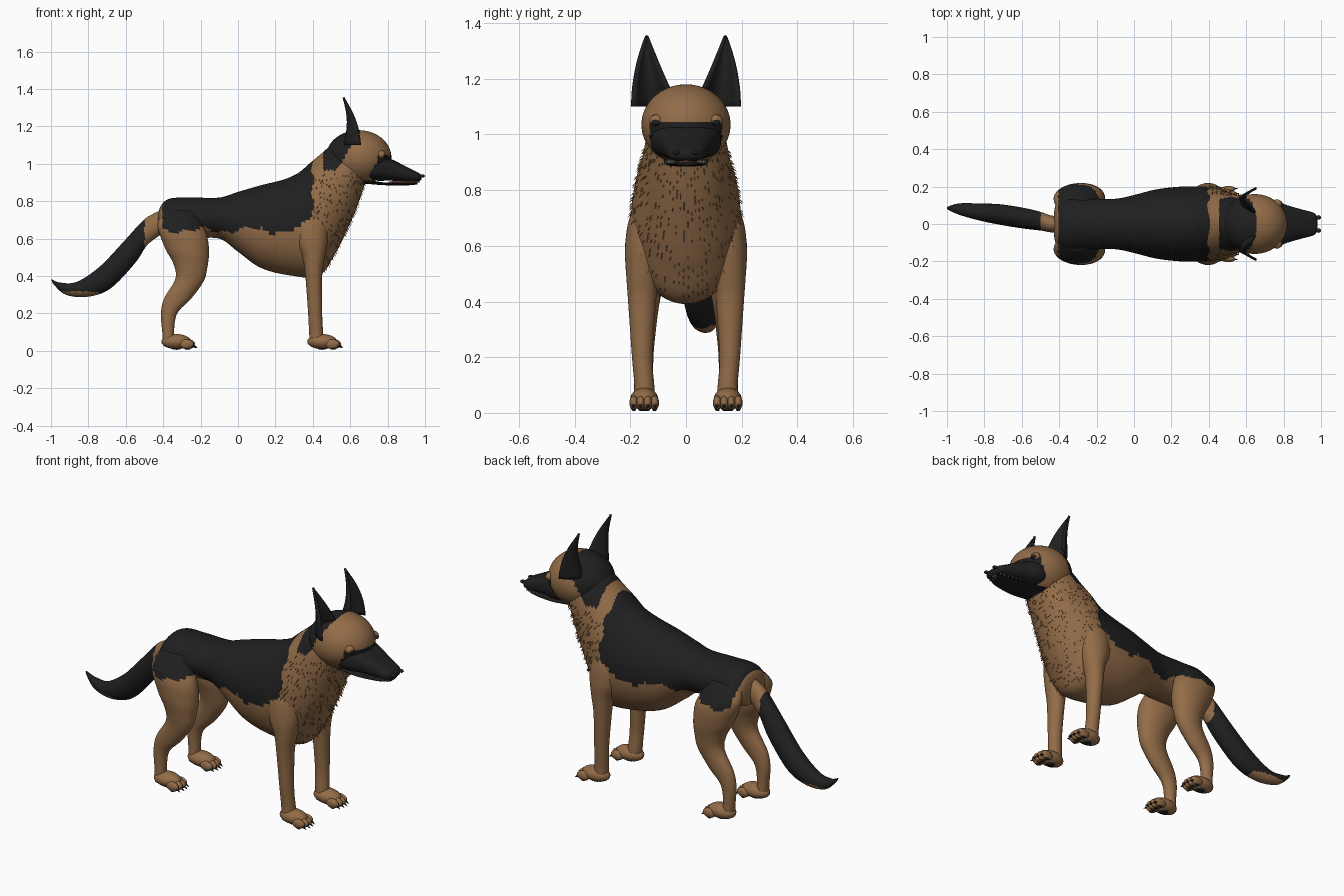
import bpy, bmesh, math, random
from mathutils import Vector, Matrix

random.seed(4)
cube = bpy.data.objects.get("Cube")
if cube:
    bpy.data.objects.remove(cube)


def material(name, rgb):
    m = bpy.data.materials.new(name)
    m.use_nodes = True
    m.diffuse_color = (*rgb, 1)
    bsdf = m.node_tree.nodes["Principled BSDF"]
    bsdf.inputs["Base Color"].default_value = (*rgb, 1)
    bsdf.inputs["Roughness"].default_value = 0.8
    return m


TAN = material("tan fur", (0.29, 0.15, 0.065))
DARK = material("black fur", (0.014, 0.014, 0.014))
TUFT = material("orange tuft", (0.5, 0.22, 0.08))
PINK = material("tongue pink", (0.4, 0.16, 0.11))
IVORY = material("tooth ivory", (0.6, 0.52, 0.4))


def finish(name, bm, mats, rule=None):
    bmesh.ops.recalc_face_normals(bm, faces=bm.faces)
    if rule:
        for f in bm.faces:
            f.material_index = int(rule(f.calc_center_median()))
    mesh = bpy.data.meshes.new(name)
    bm.to_mesh(mesh)
    bm.free()
    ob = bpy.data.objects.new(name, mesh)
    bpy.context.collection.objects.link(ob)
    for m in mats:
        mesh.materials.append(m)
    for p in mesh.polygons:
        p.use_smooth = True
    return ob


def spline(rows, steps):
    """Catmull-Rom through rows of numbers."""
    pad = [rows[0]] + rows + [rows[-1]]
    out = []
    for i in range(len(rows) - 1):
        a, b, c, d = pad[i:i + 4]
        for k in range(steps):
            t = k / steps
            out.append([0.5 * (2 * q + (r - p) * t + (2 * p - 5 * q + 4 * r - s) * t * t
                               + (3 * q - p - 3 * r + s) * t ** 3)
                        for p, q, r, s in zip(a, b, c, d)])
    return out + [rows[-1]]


def loft(name, rows, mats, rule=None, side=1, sides=40, steps=8, power=1.0):
    """Each row: x and z of one edge, x and z of the opposite edge, centre y, half width."""
    bm = bmesh.new()
    rings = []
    for x1, z1, x2, z2, y, w in spline(rows, steps):
        ring = []
        for k in range(sides):
            a = math.tau * k / sides
            c, s = [math.copysign(abs(v) ** power, v) for v in (math.cos(a), math.sin(a))]
            h = (1 - c) / 2
            ring.append(bm.verts.new((x1 + (x2 - x1) * h, side * (y + w * s), z1 + (z2 - z1) * h)))
        rings.append(ring)
    for p, q in zip(rings, rings[1:]):
        for k in range(sides):
            n = (k + 1) % sides
            bm.faces.new((p[k], p[n], q[n], q[k]))
    bm.faces.new(rings[0])
    bm.faces.new(rings[-1])
    return finish(name, bm, mats, rule)


def ball(bm, centre, radii, u=16, v=10):
    mat = Matrix.Translation(centre) @ Matrix.Diagonal((*radii, 1))
    bmesh.ops.create_uvsphere(bm, u_segments=u, v_segments=v, radius=1, matrix=mat)


def spike(bm, base, direction, radius, length, sides=6):
    d = Vector(direction).normalized()
    rot = d.to_track_quat('Z', 'Y').to_matrix().to_4x4()
    mat = Matrix.Translation(Vector(base) + d * length / 2) @ rot
    bmesh.ops.create_cone(bm, segments=sides, radius1=radius, radius2=0, depth=length,
                          cap_ends=True, matrix=mat)


# Coat pattern: saddle over the back, nape patch, face mask
def coat(p):
    edge = 0.645 + 0.012 * math.sin(p.x * 23) + 0.008 * math.sin(p.x * 61)
    edge += max(0, p.x - 0.33) * 1.2
    front = 0.4 + 0.008 * math.sin(p.z * 50)
    saddle = -0.405 < p.x < front and p.z > edge
    nape = p.x > 0.455 and p.z > 0.965 and p.x < 0.53 + (p.z - 0.97) * 0.6
    return saddle or nape


def head_coat(p):
    mask = p.x > 0.72 and p.z < 1.04 and abs(p.y) < 0.13
    return mask or coat(p) or p.x < 0.5


COAT = [TAN, DARK]

# Torso and neck
body = loft("body", [
    [-.43, .72, -.43, .68, 0, .03], [-.41, .78, -.42, .62, 0, .11],
    [-.36, .815, -.36, .60, 0, .14], [-.25, .82, -.24, .60, 0, .135],
    [-.10, .82, -.10, .60, 0, .135], [0, .85, 0, .53, 0, .155],
    [.12, .885, .12, .445, 0, .185], [.24, .915, .27, .405, 0, .2],
    [.32, .95, .43, .40, 0, .2], [.38, 1.0, .52, .52, 0, .19],
    [.44, 1.05, .59, .66, 0, .165], [.49, 1.09, .64, .78, 0, .15],
    [.54, 1.1, .68, .90, 0, .135]], COAT, coat, sides=72, steps=12)

# Sparse fur tufts on the chest and neck
bm = bmesh.new()
for p in body.data.polygons:
    c = p.center
    if c.x > 0.4 and 0.42 < c.z < 0.95 and not coat(c) and random.random() < 0.2:
        spike(bm, c, p.normal + Vector((0, 0, -0.9)), 0.003, 0.016, 3)
finish("chest_tufts", bm, [TAN, TUFT], lambda p: math.sin(p.y * 300 + p.z * 170) > 0.6)

# Tail with a tan patch under the tip
loft("tail", [
    [-.39, .76, -.38, .64, 0, .045], [-.45, .735, -.43, .61, 0, .045],
    [-.51, .695, -.49, .56, .015, .05], [-.62, .575, -.55, .47, .03, .055],
    [-.74, .45, -.68, .335, .05, .055], [-.86, .37, -.80, .29, .065, .045],
    [-.95, .365, -.92, .30, .08, .03], [-1, .385, -.99, .36, .085, .008]],
    COAT, lambda p: p.x < -0.5 and not (p.x < -0.74 and p.z < 0.318))

# Head and muzzle
bm = bmesh.new()
ball(bm, (.645, 0, 1.035), (.175, .16, .145), 72, 48)
finish("head", bm, COAT, head_coat)
loft("muzzle", [
    [.68, 1.04, .68, .92, 0, .12], [.76, 1.04, .74, .91, 0, .125],
    [.82, 1.025, .82, .91, 0, .10], [.90, .985, .90, .905, 0, .077],
    [.96, .955, .96, .905, 0, .06], [.98, .94, .98, .915, 0, .035]], [DARK], power=.75)
loft("lower_jaw", [
    [.67, .92, .67, .895, 0, .08], [.78, .901, .78, .886, 0, .075],
    [.90, .899, .90, .885, 0, .058], [.96, .902, .96, .890, 0, .035]], [DARK])
bm = bmesh.new()
ball(bm, (.89, 0, .903), (.085, .03, .007))
finish("tongue", bm, [PINK])

for side, tag in ((-1, "near"), (1, "far")):
    # Teeth, nostril tip, eye and brow
    bm = bmesh.new()
    for i in range(6):
        x = .84 + i * .023
        spike(bm, (x, side * (.068 - i * .005), .897), (0, 0, 1), .004, .016)
    finish("teeth_" + tag, bm, [IVORY])
    bm = bmesh.new()
    ball(bm, (.985, side * .035, .935), (.015, .012, .009))
    finish("nostril_" + tag, bm, [DARK])
    bm = bmesh.new()
    ball(bm, (.765, side * .105, 1.05), (.025, .027, .022))
    finish("brow_" + tag, bm, [TAN])
    bm = bmesh.new()
    ball(bm, (.78, side * .108, 1.043), (.014, .016, .012))
    finish("eye_" + tag, bm, [DARK])

    # Ear: cupped sheet open to the front
    bm = bmesh.new()
    n, m = 14, 10
    grid = []
    for i in range(n + 1):
        t = i / n
        outer = .192 - .05 * t ** 2
        inner = .025 + .115 * t ** .85
        row = []
        for j in range(m + 1):
            u = j / m
            x = .57 + .02 * math.sin(t * math.pi) + .085 * (1 - t) * (2 * u - 1) ** 2 - .005 * t
            row.append(bm.verts.new((x, side * (inner + (outer - inner) * u), 1.1 + .255 * t)))
        grid.append(row)
    for p, q in zip(grid, grid[1:]):
        for j in range(m):
            bm.faces.new((p[j], p[j + 1], q[j + 1], q[j]))
    ear = finish("ear_" + tag, bm, [DARK])
    ear.modifiers.new("thickness", 'SOLIDIFY').thickness = .012
    ear.modifiers["thickness"].offset = 0

    # Legs
    loft("foreleg_" + tag, [
        [.44, .78, .32, .76, .12, .05], [.475, .70, .30, .68, .14, .066],
        [.48, .60, .31, .58, .148, .071], [.465, .50, .345, .50, .155, .06],
        [.45, .40, .36, .40, .158, .05], [.45, .20, .375, .20, .157, .037],
        [.455, .10, .38, .10, .15, .036], [.46, .03, .385, .03, .15, .04]], COAT, coat, side)
    loft("hindleg_" + tag, [
        [-.23, .75, -.40, .75, .09, .05], [-.17, .63, -.43, .67, .135, .075],
        [-.155, .53, -.39, .55, .14, .078], [-.165, .44, -.345, .465, .145, .062],
        [-.185, .37, -.335, .385, .148, .05], [-.25, .28, -.395, .28, .15, .04],
        [-.325, .20, -.412, .20, .15, .033], [-.342, .10, -.405, .10, .15, .032],
        [-.335, .03, -.40, .03, .15, .036]], COAT, coat, side)

    # Paws with four toes, claws and pads
    for x, kind in ((.405, "forepaw"), (-.375, "hindpaw")):
        y = side * .15
        paw, claws = bmesh.new(), bmesh.new()
        ball(paw, (x + .045, y, .05), (.08, .05, .04), 24, 14)
        ball(claws, (x + .045, y, .018), (.03, .025, .012))
        for k in (-1.5, -.5, .5, 1.5):
            toe = x + .112 - abs(k) * .008
            ball(paw, (toe, y + k * .025, .036), (.038, .016, .026))
            spike(claws, (toe + .026, y + k * .026, .03), (1, 0, -.6), .008, .03)
            ball(claws, (toe, y + k * .025, .014), (.014, .009, .008), 10, 6)
        finish(kind + "_" + tag, paw, [TAN])
        finish(kind + "_claws_" + tag, claws, [DARK])
